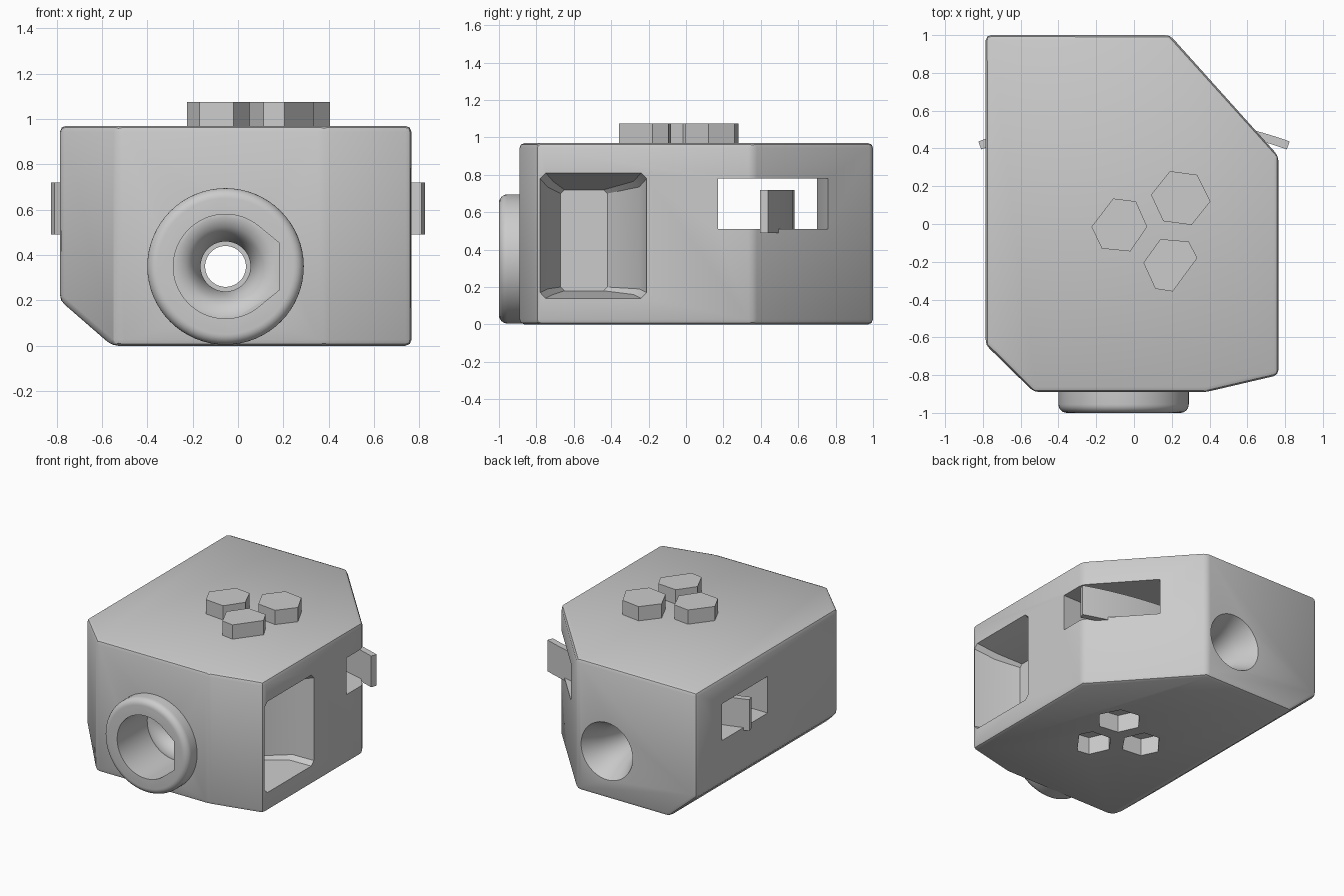
import bpy, bmesh, math
from mathutils import Matrix, Vector

cube = bpy.data.objects.get("Cube")
if cube:
    bpy.data.objects.remove(cube, do_unlink=True)

grey = bpy.data.materials.new("matte_grey")
grey.use_nodes = True
grey.diffuse_color = (0.6, 0.6, 0.6, 1)
grey.node_tree.nodes["Principled BSDF"].inputs["Base Color"].default_value = (0.6, 0.6, 0.6, 1)

BORE_X, BORE_Z = -0.055, 0.35


def to_object(name, bm):
    bmesh.ops.recalc_face_normals(bm, faces=bm.faces)
    mesh = bpy.data.meshes.new(name)
    bm.to_mesh(mesh)
    bm.free()
    mesh.materials.append(grey)
    obj = bpy.data.objects.new(name, mesh)
    bpy.context.collection.objects.link(obj)
    return obj


def loft(sections):
    """Closed solid through matching rings of 3D points."""
    bm = bmesh.new()
    rings = [[bm.verts.new(p) for p in s] for s in sections]
    n = len(rings[0])
    for a, b in zip(rings, rings[1:]):
        for i in range(n):
            j = (i + 1) % n
            bm.faces.new((a[i], a[j], b[j], b[i]))
    bm.faces.new(rings[0])
    bm.faces.new(rings[-1])
    bmesh.ops.recalc_face_normals(bm, faces=bm.faces)
    return bm


def prism(outline, z0, z1):
    return loft([[(x, y, z) for x, y in outline] for z in (z0, z1)])


def lathe(profile, n=64):
    """Solid of (radius, y) rings about the lens axis."""
    return loft([[(BORE_X + r * math.cos(2 * math.pi * i / n), y,
                   BORE_Z + r * math.sin(2 * math.pi * i / n)) for i in range(n)]
                 for r, y in profile])


def cut(obj, cutter_bm):
    cutter = to_object("cutter", cutter_bm)
    cutter.hide_render = True
    mod = obj.modifiers.new("cut", 'BOOLEAN')
    mod.operation = 'DIFFERENCE'
    mod.solver = 'EXACT'
    mod.object = cutter
    dg = bpy.context.evaluated_depsgraph_get()
    mesh = bpy.data.meshes.new_from_object(obj.evaluated_get(dg))
    obj.modifiers.clear()
    obj.data = mesh
    bpy.data.objects.remove(cutter, do_unlink=True)


def smooth(obj, angle):
    bpy.ops.object.select_all(action='DESELECT')
    obj.select_set(True)
    bpy.context.view_layer.objects.active = obj
    bpy.ops.object.shade_smooth_by_angle(angle=math.radians(angle))


# Main housing: chamfered plan, sloped lower left edge, softened edges
plan = [(-0.785, 1), (0.19, 1), (0.765, 0.36), (0.765, -0.8),
        (0.38, -0.89), (-0.53, -0.89), (-0.785, -0.64)]
bm = prism(plan, 0, 0.97)
cutline = bmesh.ops.bisect_plane(bm, geom=bm.verts[:] + bm.edges[:] + bm.faces[:],
                                 plane_co=(-0.785, 0, 0.2),
                                 plane_no=Vector((-0.2, 0, -0.23)).normalized(),
                                 clear_outer=True)
bmesh.ops.holes_fill(bm, edges=[e for e in bm.edges if e.is_boundary])
bmesh.ops.recalc_face_normals(bm, faces=bm.faces)
bmesh.ops.bevel(bm, geom=bm.edges[:], offset=0.03, segments=2, profile=0.5,
                affect='EDGES', clamp_overlap=True)
housing = to_object("housing", bm)

# Front ring with a rounded rim
rim = [(0.345 - 0.045 * (1 - math.cos(a)), -0.955 - 0.045 * math.sin(a))
       for a in [math.pi / 2 * k / 6 for k in range(7)]]
ring = to_object("front_ring", lathe([(0.345, -0.87)] + rim))

# Recess: round with one flattened, peaked side
arc = [math.radians(50 + 260 * k / 48) for k in range(49)]
recess = [(0.23 * math.cos(a), 0.23 * math.sin(a)) for a in arc]
recess += [(0.235, -0.105), (0.235, 0.105)]


def recess_cutter():
    return loft([[(BORE_X + x, y, BORE_Z + z) for x, z in recess]
                 for y in (-1.2, -0.65)])


cut(ring, recess_cutter())
cut(housing, recess_cutter())

# Through bore with a funnel at each end
cut(housing, lathe([(0.215, -0.7), (0.215, -0.65), (0.175, -0.635), (0.145, -0.6),
                    (0.125, -0.55), (0.11, -0.48), (0.11, -0.4), (0.09, -0.4),
                    (0.09, 0.6), (0.105, 0.72), (0.14, 0.86), (0.21, 1), (0.23, 1.04)]))

# Side window: pocket narrowing inward
def window_ring(x, y0, y1, z0, z1, c):
    return [(x, y0, z0 + c), (x, y0 + c, z0), (x, y1 - c, z0), (x, y1, z0 + c),
            (x, y1, z1 - c), (x, y1 - c, z1), (x, y0 + c, z1), (x, y0, z1 - c)]


cut(housing, loft([window_ring(0.9, -0.78, -0.21, 0.14, 0.81, 0.03),
                   window_ring(0.765, -0.78, -0.21, 0.14, 0.81, 0.03),
                   window_ring(0.62, -0.74, -0.25, 0.16, 0.765, 0.03),
                   window_ring(0.45, -0.67, -0.42, 0.18, 0.72, 0.02)]))

# Strap slot through both sides, flaring at the angled wall
cut(housing, prism([(-1, 0.17), (1, 0.17), (1, 0.97), (0.41, 0.76),
                    (0.2, 0.7), (-1, 0.7)], 0.51, 0.78))

# Three hexagonal studs on top with matching sockets below
hexes = {
    "stud_rear": [(0.09, 0.155), (0.19, 0.28), (0.335, 0.26),
                  (0.405, 0.12), (0.305, -0.005), (0.155, 0.015)],
    "stud_right": [(-0.225, -0.015), (-0.11, 0.135), (0.01, 0.12),
                   (0.07, -0.015), (-0.02, -0.145), (-0.17, -0.13)],
    "stud_front": [(0.05, -0.205), (0.14, -0.08), (0.29, -0.093),
                   (0.335, -0.18), (0.205, -0.357), (0.113, -0.343)],
}
for name, pts in hexes.items():
    cut(housing, prism(pts, -0.1, 0.13))
    to_object(name, prism(pts, 0.95, 1.075))

smooth(housing, 32)
smooth(ring, 32)

# Curved strap passing through the slot
RADIUS, HALF, STEPS = 2.45, 0.343, 24
angles = [-HALF + 2 * HALF * k / STEPS for k in range(STEPS + 1)]
strap_pts = [(r * math.sin(a), r * math.cos(a) - 1.87) for r, seq in
             ((RADIUS, angles), (RADIUS - 0.045, angles[::-1])) for a in seq]
smooth(to_object("strap", prism(strap_pts, 0.49, 0.72)), 30)
